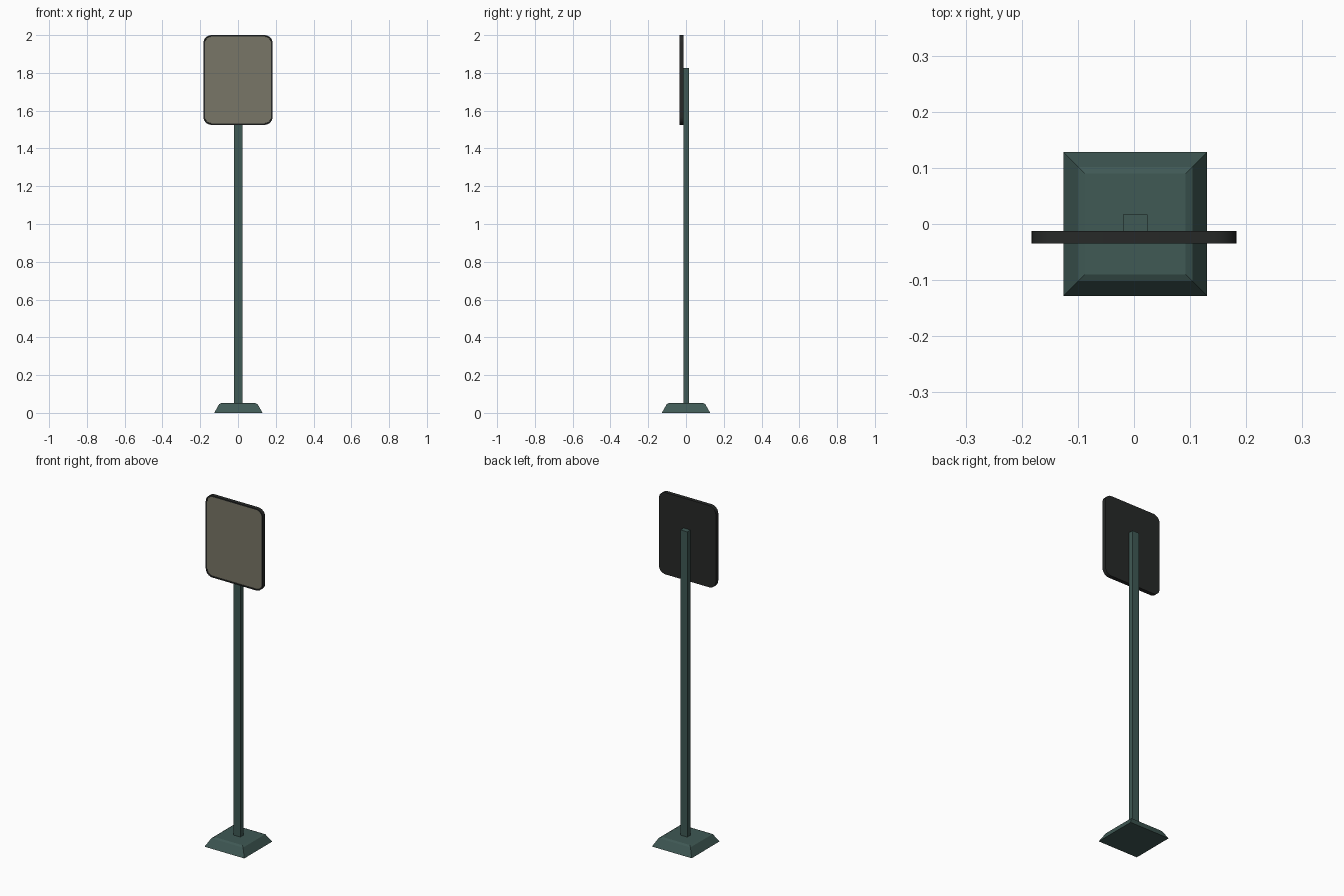
import bpy, bmesh, math

if "Cube" in bpy.data.objects:
    bpy.data.objects.remove(bpy.data.objects["Cube"])


def material(name, rgb):
    m = bpy.data.materials.new(name)
    m.diffuse_color = (*rgb, 1)
    m.use_nodes = True
    m.node_tree.nodes["Principled BSDF"].inputs["Base Color"].default_value = m.diffuse_color
    return m


green = material("green_metal", (0.05, 0.1, 0.09))
dark = material("dark_frame", (0.02, 0.022, 0.021))
beige = material("sign_face", (0.19, 0.18, 0.135))


def finish(bm, name, mats):
    bmesh.ops.recalc_face_normals(bm, faces=bm.faces)
    me = bpy.data.meshes.new(name)
    bm.to_mesh(me)
    bm.free()
    for m in mats:
        me.materials.append(m)
    ob = bpy.data.objects.new(name, me)
    bpy.context.collection.objects.link(ob)
    return ob


def loft(bm, rings):
    """Skin closed rings of points, capping both ends; returns the last cap."""
    vs = [[bm.verts.new(p) for p in r] for r in rings]
    n = len(vs[0])
    for a, b in zip(vs, vs[1:]):
        for i in range(n):
            j = (i + 1) % n
            bm.faces.new((a[i], a[j], b[j], b[i]))
    bm.faces.new(vs[0][::-1])
    return bm.faces.new(vs[-1])


def rect(cx, cy, hx, hy, z):
    return [(cx + sx * hx, cy + sy * hy, z)
            for sx, sy in ((-1, -1), (1, -1), (1, 1), (-1, 1))]


def rounded(inset, y, hx=0.183, hz=0.2375, cz=1.7625, r=0.042, seg=6):
    pts = []
    for q, (sx, sz) in enumerate(((1, 1), (-1, 1), (-1, -1), (1, -1))):
        for k in range(seg + 1):
            a = (q + k / seg) * math.pi / 2
            rr = r - inset
            pts.append((sx * (hx - r) + rr * math.cos(a), y,
                        cz + sz * (hz - r) + rr * math.sin(a)))
    return pts


# Sloped foot with a softly chamfered top
bm = bmesh.new()
loft(bm, [rect(0.002, 0, h, h, z)
          for h, z in ((0.128, 0), (0.102, 0.046), (0.09, 0.052))])
finish(bm, "base", [green])

# Rectangular post
bm = bmesh.new()
loft(bm, [rect(0.002, 0.002, 0.022, 0.015, z) for z in (0.05, 1.826)])
finish(bm, "post", [green])

# Rounded sign plate with a narrow dark rim around the light face
bm = bmesh.new()
face = loft(bm, [rounded(0, -0.0125), rounded(0, -0.035),
                 rounded(0.007, -0.035), rounded(0.008, -0.033)])
face.material_index = 1
sign = finish(bm, "sign_plate", [dark, beige])
bpy.context.view_layer.objects.active = sign
sign.select_set(True)
bpy.ops.object.shade_smooth_by_angle(angle=math.radians(30))
